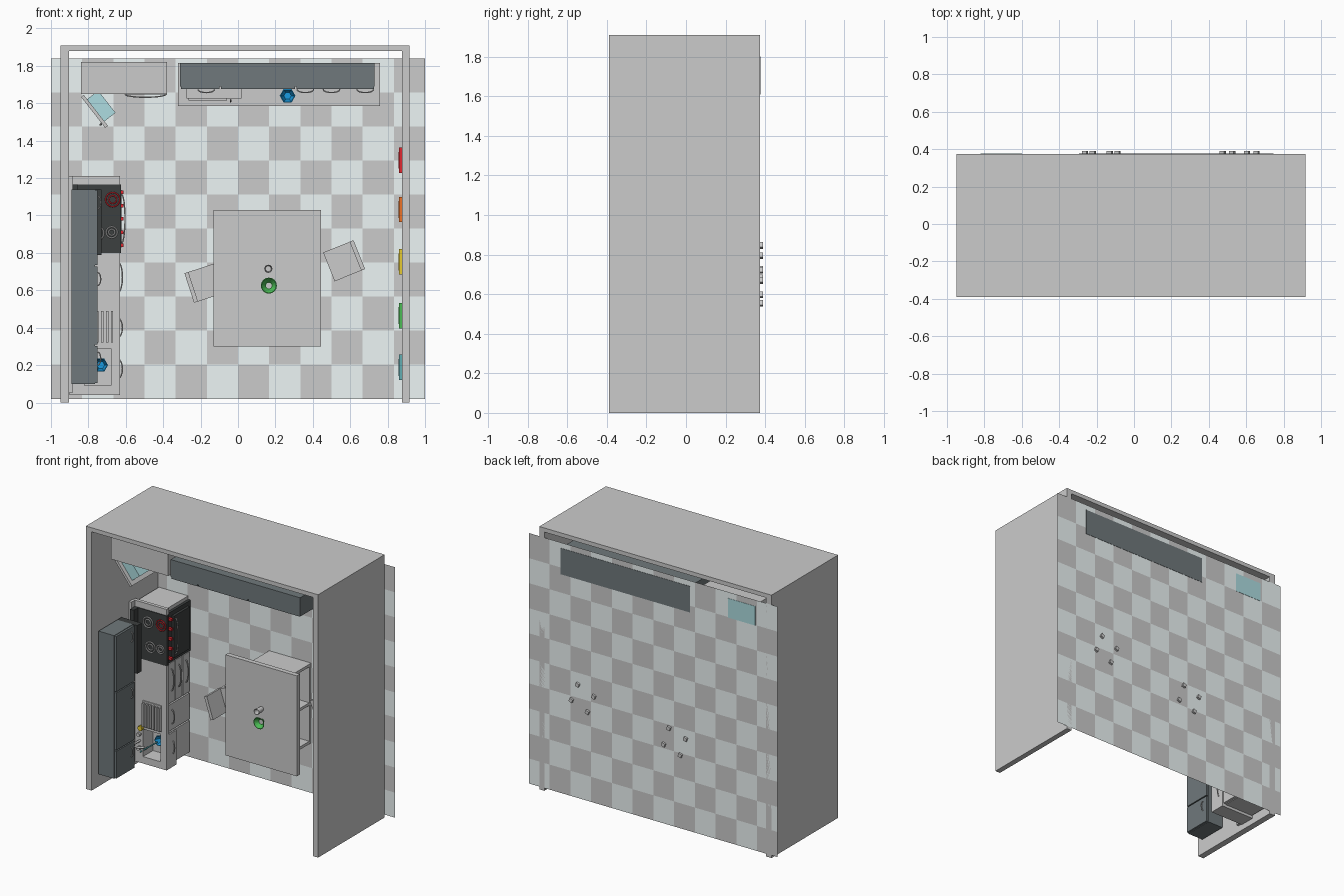
import bpy, bmesh, math
from mathutils import Matrix

if "Cube" in bpy.data.objects:
    bpy.data.objects.remove(bpy.data.objects["Cube"])

# The room lies on its back: plan is x/z, room height h runs toward -y
FY = 0.375


def mat(name, r, g, b):
    m = bpy.data.materials.new(name)
    m.diffuse_color = (r, g, b, 1)
    m.use_nodes = True
    m.node_tree.nodes["Principled BSDF"].inputs["Base Color"].default_value = m.diffuse_color
    return m


DARK = mat("slate", .16, .19, .20)
BLACK = mat("charcoal", .045, .05, .05)
TEAL = mat("pale_teal", .42, .72, .75)
BLUE = mat("blue", .01, .33, .75)
RED = mat("red", .75, .02, .03)
ORANGE = mat("orange", .85, .17, .02)
YELLOW = mat("yellow", .8, .6, .03)
GREEN = mat("green", .07, .5, .09)
SEA = mat("sea", .12, .42, .45)
TILE = mat("light_tile", .85, .92, .92)
GREY = mat("grey", .8, .8, .8)


def finish(name, bm, m=None):
    bmesh.ops.recalc_face_normals(bm, faces=bm.faces)
    me = bpy.data.meshes.new(name)
    bm.to_mesh(me)
    bm.free()
    ob = bpy.data.objects.new(name, me)
    bpy.context.collection.objects.link(ob)
    if m:
        me.materials.append(m)
    return ob


def box(name, x0, x1, z0, z1, h0, h1, m=None, pivot=(0, 0), ang=0):
    bm = bmesh.new()
    c = Matrix.Translation(((x0 + x1) / 2, FY - (h0 + h1) / 2, (z0 + z1) / 2))
    s = Matrix.Diagonal((x1 - x0, h1 - h0, z1 - z0, 1))
    p = Matrix.Translation((pivot[0], 0, pivot[1]))
    r = Matrix.Rotation(-math.radians(ang), 4, 'Y')
    bmesh.ops.create_cube(bm, size=1, matrix=p @ r @ c @ s)
    return finish(name, bm, m)


def lathe(name, x, z, prof, m=None, n=16):
    bm = bmesh.new()
    rings = []
    for r, h in prof:
        rings.append([bm.verts.new((x + r * math.cos(k * math.tau / n), FY - h,
                                    z + r * math.sin(k * math.tau / n))) for k in range(n)])
    for a, b in zip(rings, rings[1:]):
        for k in range(n):
            bm.faces.new((a[k], a[(k + 1) % n], b[(k + 1) % n], b[k]))
    bm.faces.new(rings[0])
    bm.faces.new(rings[-1])
    return finish(name, bm, m)


def rod(name, pts, r=.004, m=None, cyclic=False):
    cu = bpy.data.curves.new(name, 'CURVE')
    cu.dimensions = '3D'
    cu.bevel_depth, cu.bevel_resolution, cu.use_fill_caps = r, 1, True
    sp = cu.splines.new('POLY')
    sp.points.add(len(pts) - 1)
    for p, (x, z, h) in zip(sp.points, pts):
        p.co = (x, FY - h, z, 1)
    sp.use_cyclic_u = cyclic
    ob = bpy.data.objects.new(name, cu)
    bpy.context.collection.objects.link(ob)
    if m:
        cu.materials.append(m)


def handle(name, x, z, h, length, along, out, bow=.022):
    pts = []
    for k in range(9):
        t = math.pi * k / 8
        a, b = -math.cos(t) * length / 2, math.sin(t) * bow
        pts.append([(x, z, h)[i] + along[i] * a + out[i] * b for i in range(3)])
    rod(name, pts)


# checkered floor
bm = bmesh.new()
bmesh.ops.create_grid(bm, x_segments=12, y_segments=10, size=1,
                      matrix=Matrix.Translation((0, FY, .93)) @ Matrix.Rotation(math.pi / 2, 4, 'X')
                      @ Matrix.Diagonal((1, .91, 1, 1)))
for f in bm.faces:
    c = f.calc_center_median()
    f.material_index = (int((c.x + 1) * 6) + int((c.z - .02) / .182)) % 2
floor = finish("tiled_floor", bm, GREY)
floor.data.materials.append(TILE)

# walls
box("left_wall", -.95, -.904, 0, 1.91, 0, .765)
box("right_wall", .877, .917, 0, 1.91, 0, .765)
box("back_wall", -.95, .917, 1.88, 1.91, 0, .765)

# colored panels on the right wall
for z, m in ((1.295, RED), (1.032, ORANGE), (.752, YELLOW), (.465, GREEN), (.188, SEA)):
    box("wall_picture", .862, .878, z - .068, z + .068, .36, .50, m)
    box("picture_inset", .859, .863, z - .045, z + .045, .383, .477, m)

# table with open shelf base
box("table_top", -.13, .445, .30, 1.03, .30, .335)
for z in (.395, .675, .955):
    box("table_base_panel", -.01, .328, z - .01, z + .01, .003, .30)
box("table_base_core", .14, .18, .395, .955, .003, .30)
box("table_base_floor", -.01, .328, .395, .955, .003, .025)
box("table_base_shelf", -.01, .328, .395, .955, .14, .155)
lathe("bowl", .165, .625, [(.018, .335), (.022, .342), (.043, .372), (.039, .372), (.018, .345)], GREEN)
lathe("bowl_bottom", .165, .625, [(.016, .344), (.016, .347)])
lathe("cup", .162, .715, [(.017, .335), (.022, .395), (.019, .395), (.015, .34)])

# chairs
for cx, cz, a, s in ((-.175, .64, 18, -1), (.565, .757, -0 + 22, 1)):
    kw = dict(pivot=(cx, cz), ang=a)
    box("chair_seat", -.085, .085, -.083, .083, .18, .2, **kw)
    lo, hi = sorted((s * .068, s * .09))
    box("chair_back", lo, hi, -.083, .083, .2, .355, **kw)
    for i in (-1, 1):
        for j in (-1, 1):
            box("chair_leg", i * .07 - .013, i * .07 + .013, j * .068 - .013, j * .068 + .013,
                -.015, .18, **kw)

# left counter: base, worktop around the sink, splashback
box("left_base", -.895, -.66, .30, .80, .004, .275)
box("sink_base", -.895, -.66, .06, .30, .004, .18)
box("left_base_end", -.895, -.66, 1.165, 1.19, .004, .275)
box("worktop", -.90, -.63, .29, .80, .27, .295)
box("worktop_end", -.90, -.63, 1.165, 1.21, .27, .295)
box("worktop_low_end", -.90, -.63, .04, .09, .18, .295)
box("worktop_sink_back", -.90, -.82, .09, .29, .18, .295)
box("worktop_sink_front", -.68, -.63, .09, .29, .18, .295)
box("splashback", -.904, -.885, .05, 1.21, .295, .335)
for z0, z1 in ((.065, .295), (.305, .495)):
    box("left_door", -.66, -.64, z0, z1, .02, .262)
    handle("door_handle", -.64, (z0 + z1) / 2, .22, .1, (0, 1, 0), (1, 0, 0))
for k in range(3):
    box("left_drawer", -.66, -.64, .505, .795, .02 + k * .083, .095 + k * .083)
    handle("drawer_handle", -.64, .67, .06 + k * .083, .16, (0, 1, 0), (1, 0, 0))

# sink fittings and drying rack
rod("faucet", [(-.845, .2, .29), (-.845, .2, .37), (-.82, .2, .395), (-.775, .2, .385), (-.76, .2, .36)], .008)
for z in (.15, .25):
    lathe("tap", -.845, z, [(.014, .295), (.014, .32)], n=10)
lathe("sponge", -.83, .30, [(.018, .295), (.018, .32)], YELLOW, 8)
lathe("blue_pot", -.735, .20, [(.025, .18), (.04, .23), (.036, .23), (.022, .19)], BLUE, 6)
rod("pot_handle", [(-.75, .19, .23), (-.84, .12, .30)], .005, SEA)
box("drain_board", -.82, -.67, .31, .50, .295, .303)
for k in range(6):
    x = -.81 + k * .026
    box("drain_rib", x, x + .013, .32, .49, .303, .325)

# stove
box("stove_body", -.885, -.64, .80, 1.165, .004, .285, BLACK)
box("stove_top", -.855, -.625, .80, 1.165, .28, .30, BLACK)
box("stove_backboard", -.885, -.855, .80, 1.165, .28, .35, BLACK)
box("oven_door", -.642, -.622, .83, 1.135, .04, .22, BLACK)
handle("oven_handle", -.622, .983, .2, .26, (0, 1, 0), (1, 0, 0), .018)
for x, z, r, m in ((-.775, 1.08, .038, GREY), (-.755, .905, .038, GREY),
                   (-.675, .91, .03, GREY), (-.67, 1.085, .038, RED)):
    for q in (r, r * .55):
        rod("burner", [(x + q * math.cos(k * math.tau / 16), z + q * math.sin(k * math.tau / 16), .302)
                       for k in range(16)], .004, m, True)
for k in range(5):
    z = .84 + k * .071
    box("stove_knob", -.64, -.612, z - .009, z + .009, .245, .265, RED)

# left wall cabinets and hood
for z0, z1 in ((.10, .305), (.305, .73), (.73, 1.14)):
    box("left_wall_cabinet", -.89, -.765, z0, z1, .49, .705, DARK)
    box("left_wall_door", -.765, -.75, z0 + .004, z1 - .004, .494, .701, DARK)
    handle("wall_door_handle", -.75, z1 - .07, .53, .07, (0, 1, 0), (1, 0, 0), .016)
box("stove_hood", -.89, -.73, .79, 1.14, .44, .49, BLACK)

# back counter
box("back_base", -.295, .745, 1.61, 1.80, -.002, .27, DARK)
box("back_worktop", -.32, .76, 1.585, 1.815, .27, .295)
cuts = (-.31, -.095, .31, .73)
for x0, x1 in zip(cuts, cuts[1:]):
    box("back_wall_cabinet", x0, x1, 1.69, 1.815, .49, .705, DARK)
    box("back_wall_door", x0 + .004, x1 - .004, 1.675, 1.69, .494, .701, DARK)
    box("back_base_door", x0 + .02, x1 - .004, 1.597, 1.61, .02, .26, DARK)
for x in (-.17, .36, .5, .68):
    handle("back_handle", x, 1.675, .53, .09, (1, 0, 0), (0, -1, 0), .018)
box("microwave", -.275, .02, 1.625, 1.78, .295, .42)
box("microwave_door", -.265, -.06, 1.615, 1.626, .305, .41)
handle("microwave_handle", -.04, 1.62, .36, .08, (0, 0, 1), (0, -1, 0), .012)
lathe("blue_bowl", .265, 1.64, [(.025, .295), (.042, .345), (.037, .345), (.02, .305)], BLUE, 6)

# refrigerator with one door open
box("fridge_closed_half", -.6, -.38, 1.665, 1.82, .004, .635)
box("fridge_top", -.84, -.38, 1.65, 1.82, .60, .635)
box("fridge_side", -.84, -.82, 1.65, 1.82, .004, .6)
box("fridge_back", -.82, -.6, 1.795, 1.82, .004, .6)
box("fridge_closed_door", -.6, -.38, 1.648, 1.665, .01, .6)
for h in (-.002, .2, .4):
    box("fridge_shelf", -.82, -.6, 1.655, 1.795, h, h + .015, TEAL)
handle("fridge_handle", -.495, 1.648, .35, .22, (1, 0, 0), (0, -1, 0), .016)
kw = dict(pivot=(-.825, 1.645), ang=-52)
box("fridge_open_door", 0, .21, -.018, 0, .005, .60, **kw)
for h in (.06, .24, .42):
    box("door_bin", .03, .18, 0, .075, h, h + .15, TEAL, **kw)
rod("open_door_handle", [(-.725, 1.50, .22), (-.735, 1.485, .24), (-.735, 1.485, .4), (-.725, 1.50, .42)], .006)
